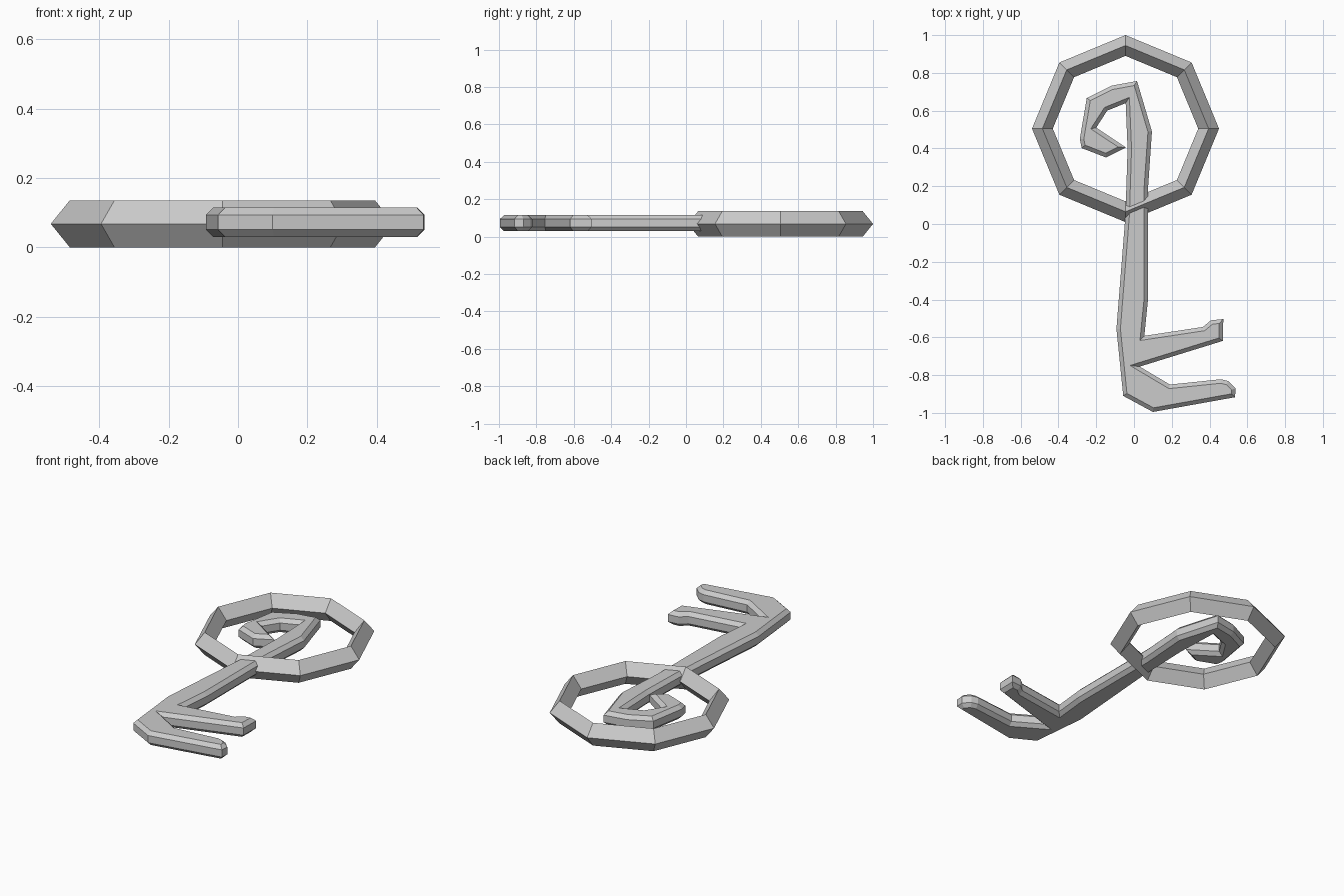
import bpy, bmesh
from math import sin, cos, pi

if "Cube" in bpy.data.objects:
    bpy.data.objects.remove(bpy.data.objects["Cube"])

# Octagonal ring with a diamond cross-section
def diamond_ring(name, centre, radius, half_w, half_h, sides=8):
    bm = bmesh.new()
    profile = [(half_w, 0), (0, half_h), (-half_w, 0), (0, -half_h)]
    loops = []
    for i in range(sides):
        a = 2 * pi * i / sides
        loops.append([bm.verts.new((centre[0] + (radius + r) * cos(a),
                                    centre[1] + (radius + r) * sin(a),
                                    half_h + z)) for r, z in profile])
    for i in range(sides):
        p, q = loops[i], loops[(i + 1) % sides]
        for j in range(4):
            k = (j + 1) % 4
            bm.faces.new((p[j], q[j], q[k], p[k]))
    bmesh.ops.recalc_face_normals(bm, faces=bm.faces)
    mesh = bpy.data.meshes.new(name)
    bm.to_mesh(mesh)
    bm.free()
    obj = bpy.data.objects.new(name, mesh)
    bpy.context.collection.objects.link(obj)


# Flat outline given thickness and a 45 degree chamfer
def chamfered_plate(name, outline, z, half_h, chamfer):
    cu = bpy.data.curves.new(name, 'CURVE')
    cu.dimensions = '2D'
    cu.fill_mode = 'BOTH'
    cu.extrude = half_h - chamfer
    cu.bevel_depth = chamfer
    cu.bevel_resolution = 0
    cu.offset = -chamfer
    sp = cu.splines.new('POLY')
    sp.points.add(len(outline) - 1)
    for p, (x, y) in zip(sp.points, outline):
        p.co = (x, y, 0, 1)
    sp.use_cyclic_u = True
    obj = bpy.data.objects.new(name, cu)
    bpy.context.collection.objects.link(obj)
    obj.location.z = z
    bpy.ops.object.select_all(action='DESELECT')
    bpy.context.view_layer.objects.active = obj
    obj.select_set(True)
    bpy.ops.object.convert(target='MESH')
    for poly in bpy.context.object.data.polygons:
        poly.use_smooth = False


diamond_ring("ring", (-0.045, 0.505), 0.44, 0.055, 0.068)

# Key shaft: two teeth at the bottom, curl at the top
shaft = [
    (0.016, 0.757), (0.095, 0.49), (0.074, 0.185), (0.074, -0.40), (0.055, -0.592),
    # upper tooth
    (0.365, -0.545), (0.407, -0.51), (0.473, -0.503), (0.47, -0.619), (0.03, -0.755),
    # lower tooth
    (0.19, -0.85), (0.46, -0.822), (0.50, -0.832), (0.538, -0.87), (0.535, -0.917),
    (0.10, -0.995), (-0.057, -0.91), (-0.093, -0.555), (-0.045, 0.05),
    # curl, inside then outside
    (-0.034, 0.40), (-0.044, 0.64), (-0.142, 0.60), (-0.2, 0.51), (-0.042, 0.405),
    (-0.148, 0.352), (-0.277, 0.402), (-0.287, 0.45), (-0.25, 0.667), (-0.12, 0.732),
]
chamfered_plate("key_shaft", shaft, 0.0725, 0.0425, 0.021)
